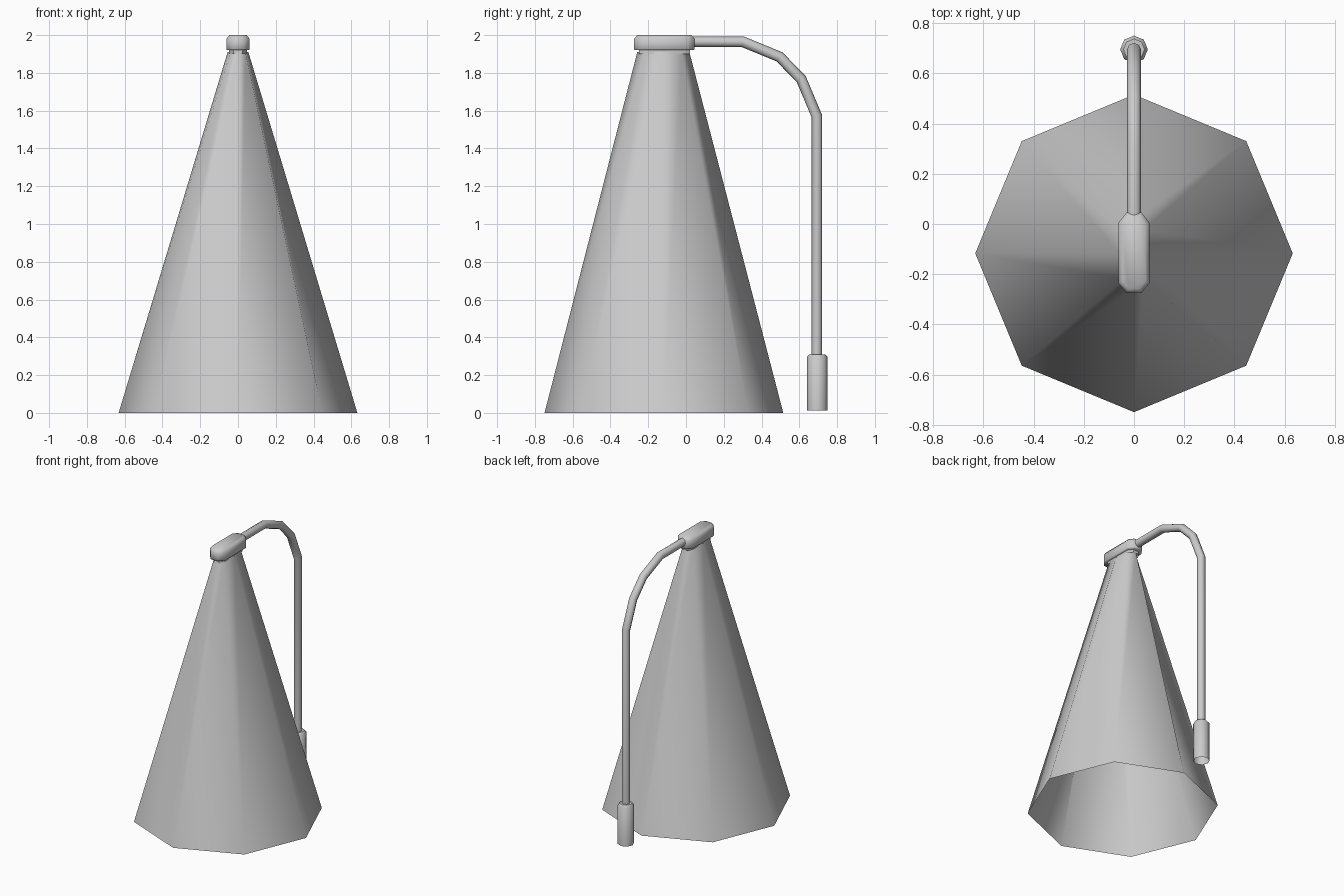
import bpy, math
from mathutils import Vector

if "Cube" in bpy.data.objects:
    bpy.data.objects.remove(bpy.data.objects["Cube"])


def loft(name, rings, cap_start=False, cap_end=False, angle=50):
    """Skin equal-sized rings of points into one smooth-shaded mesh object."""
    n = len(rings[0])
    verts = [p for ring in rings for p in ring]
    faces = []
    for r in range(len(rings) - 1):
        for i in range(n):
            j = (i + 1) % n
            faces.append((r * n + i, r * n + j, (r + 1) * n + j, (r + 1) * n + i))
    if cap_start:
        faces.append(tuple(reversed(range(n))))
    if cap_end:
        last = (len(rings) - 1) * n
        faces.append(tuple(range(last, last + n)))
    me = bpy.data.meshes.new(name)
    me.from_pydata(verts, [], faces)
    ob = bpy.data.objects.new(name, me)
    bpy.context.collection.objects.link(ob)
    bpy.ops.object.select_all(action='DESELECT')
    ob.select_set(True)
    bpy.context.view_layer.objects.active = ob
    bpy.ops.object.shade_smooth_by_angle(angle=math.radians(angle))
    return ob


def ellipse(cy, rx, ry, z, sides=8):
    return [Vector((rx * math.cos(i * math.tau / sides),
                    cy + ry * math.sin(i * math.tau / sides), z))
            for i in range(sides)]


def slot(half_w, half_l, corner_x, corner_y, z, cy=-0.115):
    """Long box outline with chamfered corners."""
    quarter = [(half_w, half_l - corner_y), (half_w - corner_x, half_l)]
    pts = quarter + [(-x, y) for x, y in reversed(quarter)]
    pts += [(-x, -y) for x, y in pts]
    return [Vector((x, cy + y, z)) for x, y in pts]


# Hollow shade, round at the bottom and narrowing to a thin slot at the top
loft("shade", [ellipse(-0.117, 0.632, 0.632, 0), ellipse(-0.12, 0.055, 0.138, 1.91)])

# Short neck between shade and top cap
loft("neck", [slot(0.048, 0.135, 0.025, 0.035, 1.90),
              slot(0.048, 0.135, 0.025, 0.035, 1.93)])

# Chamfered top cap
loft("top_cap", [slot(0.058, 0.156, 0.032, 0.04, 1.92),
                 slot(0.062, 0.16, 0.032, 0.04, 1.925),
                 slot(0.062, 0.16, 0.032, 0.04, 1.98),
                 slot(0.046, 0.144, 0.024, 0.032, 2.0)],
     cap_start=True, cap_end=True)

# Bent cord pipe with mitred joints, in the x = 0 plane
path = [Vector((0, y, z)) for y, z in
        [(0.0, 1.965), (0.30, 1.965), (0.495, 1.885),
         (0.61, 1.767), (0.693, 1.57), (0.693, 0.29)]]
rings = []
for k, p in enumerate(path):
    d_in = (p - path[max(k - 1, 0)]).normalized()
    d_out = (path[min(k + 1, len(path) - 1)] - p).normalized()
    t = (d_in + d_out).normalized()
    stretch = 1 / t.dot(d_out if d_out.length else d_in)
    normal = Vector((0, -t.z, t.y))
    rings.append([p + 0.028 * (Vector((math.cos(a), 0, 0)) + normal * math.sin(a) * stretch)
                  for a in (i * math.tau / 8 for i in range(8))])
loft("pipe", rings, cap_start=True, cap_end=True)

# Weighted end piece, open at the bottom
loft("end_piece", [ellipse(0.695, 0.055, 0.055, 0.013),
                   ellipse(0.695, 0.055, 0.055, 0.295),
                   ellipse(0.695, 0.042, 0.042, 0.31)], cap_end=True)
